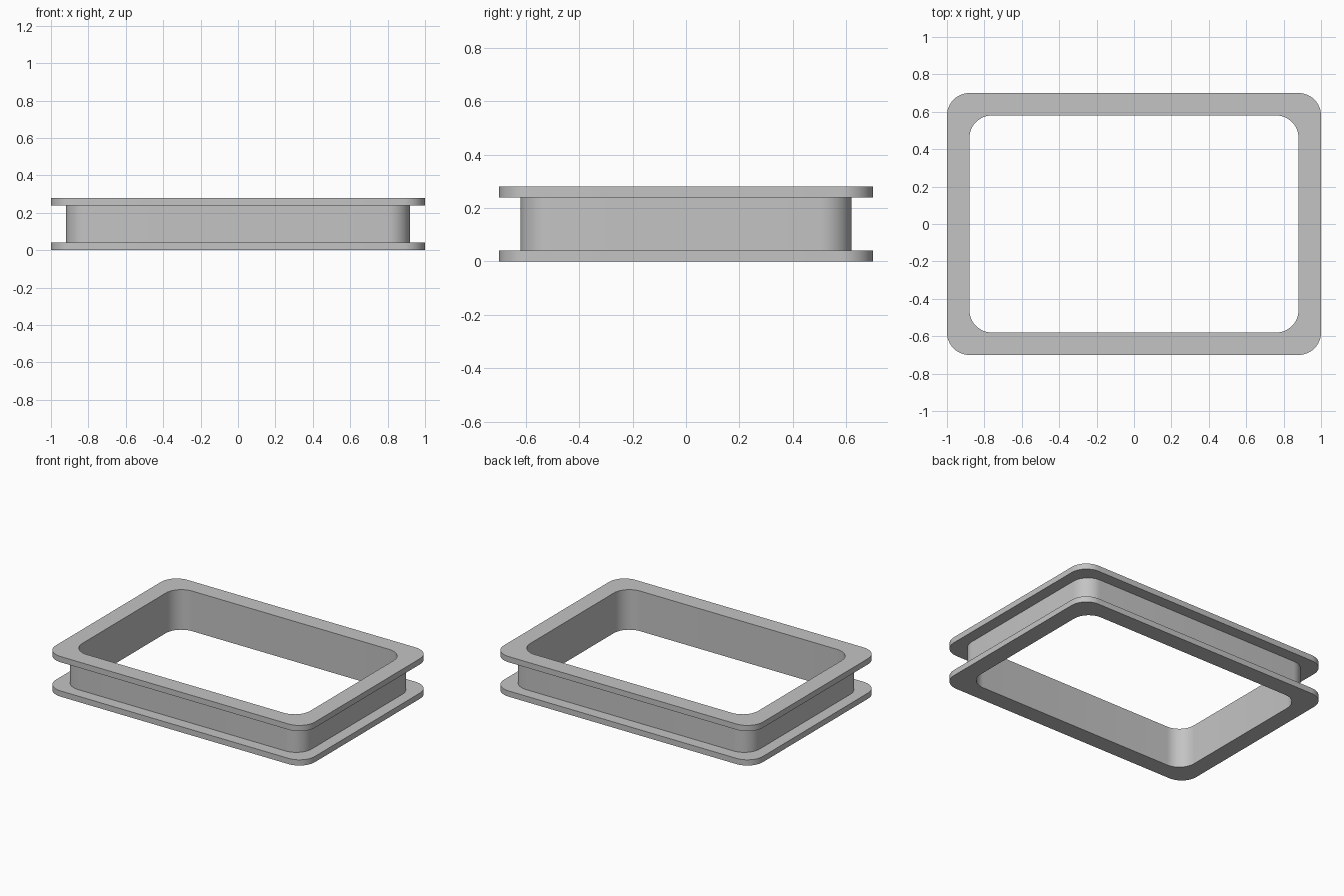
import bpy, bmesh
from math import cos, sin, pi

cube = bpy.data.objects.get("Cube")
if cube:
    bpy.data.objects.remove(cube, do_unlink=True)

HALF_X, HALF_Y = 1.0, 0.7
RADIUS, STEPS = 0.12, 12

# Flat grey
grey = bpy.data.materials.new("light_grey")
grey.use_nodes = True
color = (0.55, 0.55, 0.55, 1)
grey.diffuse_color = color
grey.node_tree.nodes["Principled BSDF"].inputs["Base Color"].default_value = color


def rounded_ring(bm, inset, z):
    """Rounded rectangle of vertices, inset from the outer outline."""
    cx, cy = HALF_X - inset - RADIUS, HALF_Y - inset - RADIUS
    verts = []
    for i, (sx, sy) in enumerate([(1, 1), (-1, 1), (-1, -1), (1, -1)]):
        for s in range(STEPS + 1):
            a = (i + s / STEPS) * pi / 2
            verts.append(bm.verts.new((sx * cx + RADIUS * cos(a),
                                       sy * cy + RADIUS * sin(a), z)))
    return verts


# Channel section as (inset, height): lower flange, recessed wall, upper flange, bore
section = [(0, 0), (0, 0.04), (0.08, 0.04), (0.08, 0.24),
           (0, 0.24), (0, 0.28), (0.12, 0.28), (0.12, 0)]

bm = bmesh.new()
rings = [rounded_ring(bm, inset, z) for inset, z in section]
for low, high in zip(rings, rings[1:] + rings[:1]):
    for k in range(len(low)):
        n = (k + 1) % len(low)
        bm.faces.new((low[k], low[n], high[n], high[k]))
bmesh.ops.recalc_face_normals(bm, faces=bm.faces)
mesh = bpy.data.meshes.new("flanged_frame")
bm.to_mesh(mesh)
bm.free()
mesh.materials.append(grey)

frame = bpy.data.objects.new("flanged_frame", mesh)
bpy.context.collection.objects.link(frame)
bpy.ops.object.select_all(action="DESELECT")
frame.select_set(True)
bpy.context.view_layer.objects.active = frame
bpy.ops.object.shade_smooth_by_angle()
